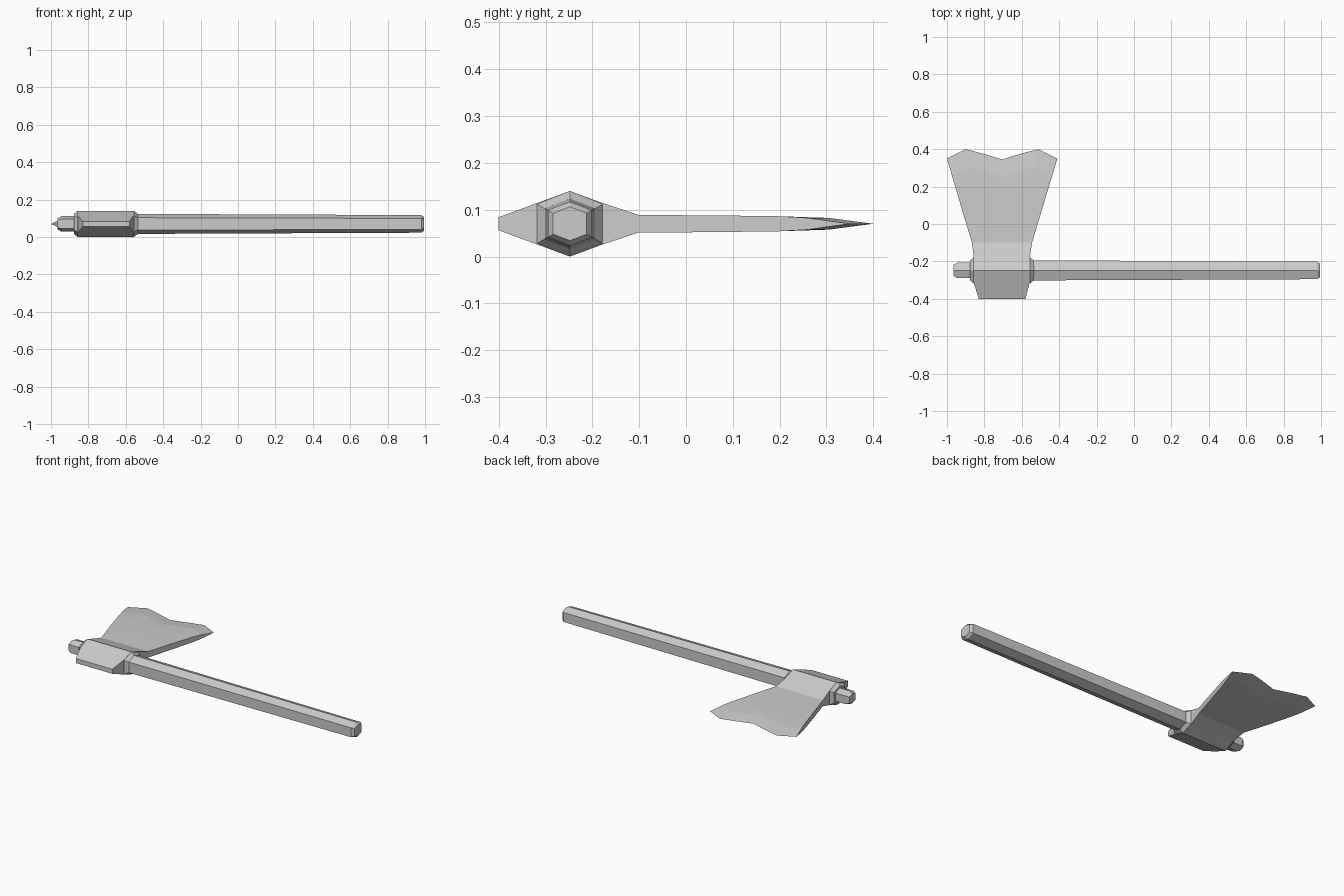
import bpy, bmesh

if "Cube" in bpy.data.objects:
    bpy.data.objects.remove(bpy.data.objects["Cube"])

CZ = 0.07      # mid-plane height of the axe
CY = -0.248    # axis of the handle


def finish(name, bm):
    bmesh.ops.remove_doubles(bm, verts=bm.verts, dist=1e-5)
    bmesh.ops.recalc_face_normals(bm, faces=bm.faces)
    me = bpy.data.meshes.new(name)
    bm.to_mesh(me)
    bm.free()
    ob = bpy.data.objects.new(name, me)
    bpy.context.collection.objects.link(ob)
    return ob


def loft(name, rings):
    """Skin closed rings of points and cap both ends."""
    bm = bmesh.new()
    rows = [[bm.verts.new(p) for p in r] for r in rings]
    n = len(rows[0])
    for a, b in zip(rows, rows[1:]):
        for i in range(n):
            j = (i + 1) % n
            bm.faces.new((a[i], a[j], b[j], b[i]))
    bm.faces.new(rows[0])
    bm.faces.new(rows[-1])
    return finish(name, bm)


def hexagon(x, hy, hz, side):
    """Six-sided section with ridges at top and bottom."""
    pts = [(-hy, -side), (0, -hz), (hy, -side), (hy, side), (0, hz), (-hy, side)]
    return [(x, CY + y, CZ + z) for y, z in pts]


# Tapered hexagonal handle, chamfered at both ends
handle = [(-0.965, 0.030), (-0.945, 0.041), (-0.80, 0.041), (-0.70, 0.054),
          (-0.54, 0.0535), (0.98, 0.047), (0.995, 0.036)]
loft("handle", [hexagon(x, r, r, r * 0.62) for x, r in handle])

# Collar around the eye of the head, stepping in at each end
collar = [(-0.877, 0.76), (-0.857, 1), (-0.557, 1), (-0.535, 0.76)]
loft("collar", [hexagon(x, 0.07 * s, 0.07 * s, 0.042 * s) for x, s in collar])

# Head: stations of y, left x, right x, half thickness, share of edge waviness
stations = [(-0.40, -0.83, -0.58, 0.0140, 0),
            (-0.32, -0.855, -0.56, 0.0435, 0),
            (CY, -0.857, -0.557, 0.0700, 0),
            (-0.18, -0.857, -0.557, 0.0450, 0),
            (-0.10, -0.866, -0.545, 0.0185, 0),
            (0.05, -0.912, -0.500, 0.0180, 0),
            (0.20, -0.956, -0.455, 0.0160, 0),
            (0.305, -0.974, -0.437, 0.0125, 0.9),
            (0.40, -1.0, -0.41, 0.0, 1)]
across = [0, 0.17, 0.335, 0.5, 0.665, 0.83, 1]
wave = [-0.05, 0, -0.025, -0.055, -0.025, 0, -0.05]

bm = bmesh.new()
sheets = []
for sign in (1, -1):
    rows = [[bm.verts.new((x0 + (x1 - x0) * u, y + w * k, CZ + sign * h))
             for u, w in zip(across, wave)] for y, x0, x1, h, k in stations]
    for a, b in zip(rows, rows[1:]):
        for i in range(len(across) - 1):
            bm.faces.new((a[i], a[i + 1], b[i + 1], b[i]))
    sheets.append(rows)
# Close the flanks and the blunt poll between the two sheets
top, bottom = sheets
for c in (0, -1):
    for i in range(len(stations) - 1):
        bm.faces.new((top[i][c], top[i + 1][c], bottom[i + 1][c], bottom[i][c]))
for i in range(len(across) - 1):
    bm.faces.new((top[0][i], top[0][i + 1], bottom[0][i + 1], bottom[0][i]))
finish("axe_head", bm)
